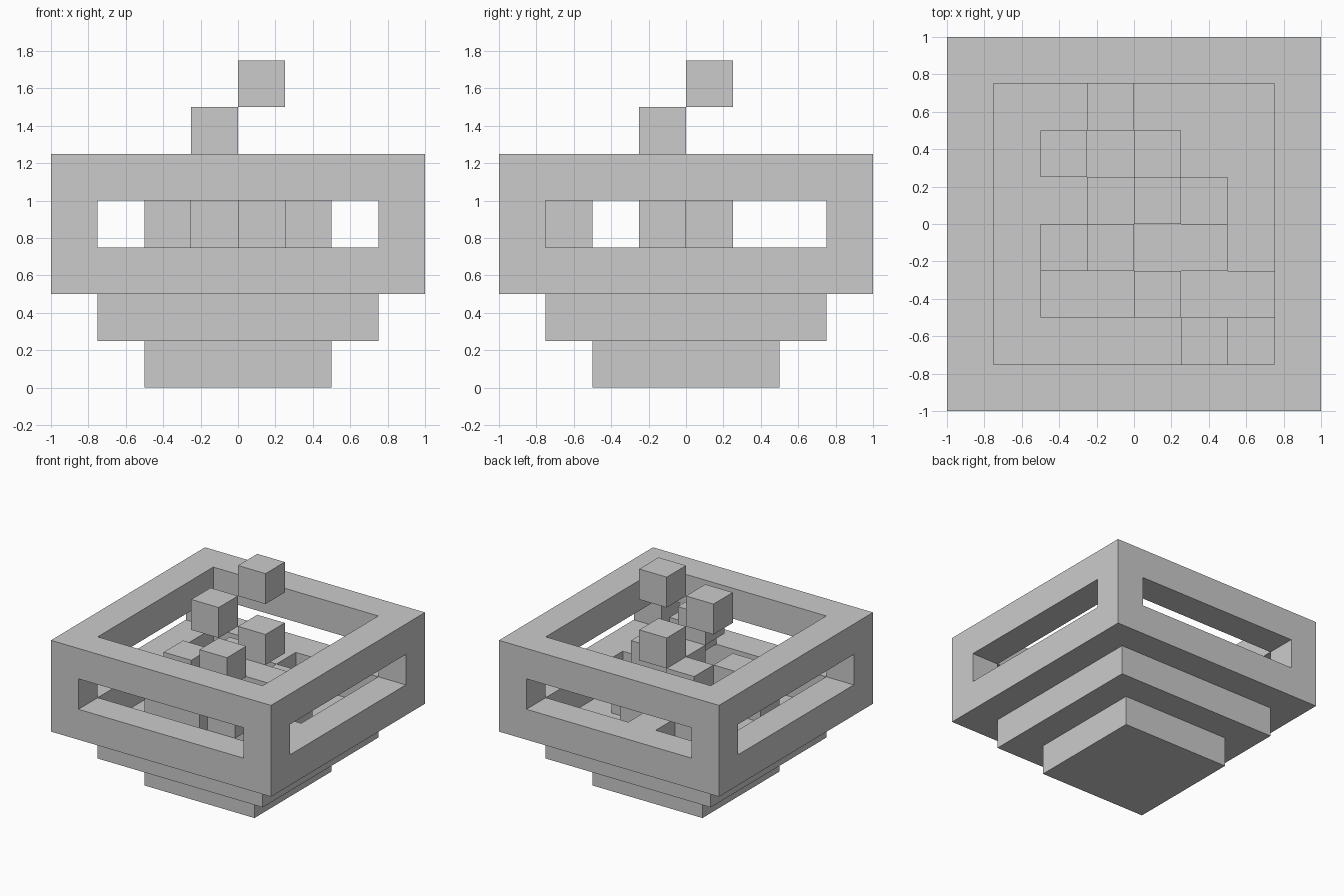
import bpy

if "Cube" in bpy.data.objects:
    bpy.data.objects.remove(bpy.data.objects["Cube"])

U = 0.25  # block size


def box(name, lo, hi):
    """Axis-aligned box given by two opposite corners."""
    size = [b - a for a, b in zip(lo, hi)]
    mid = [(a + b) / 2 for a, b in zip(lo, hi)]
    bpy.ops.mesh.primitive_cube_add(size=1, location=mid)
    ob = bpy.context.object
    ob.name = name
    for v in ob.data.vertices:
        v.co = [c * s for c, s in zip(v.co, size)]
    return ob


def block(name, x, y, z, wide=1):
    """Block on the 0.25 grid, given by its lowest corner in grid steps."""
    return box(name, (x * U, y * U, z * U), ((x + wide) * U, (y + 1) * U, (z + 1) * U))


# Stepped foot
box("base_step", (-0.5, -0.5, 0), (0.5, 0.5, 0.25))
box("bowl_floor", (-0.75, -0.75, 0.25), (0.75, 0.75, 0.5))

# Square rim: hollow box with a long window in each side
rim = box("bowl_rim", (-1, -1, 0.5), (1, 1, 1.25))
cutters = [
    box("hollow_cutter", (-0.75, -0.75, 0.3), (0.75, 0.75, 1.5)),
    box("side_window_cutter", (-1.5, -0.75, 0.75), (1.5, 0.75, 1.0)),
    box("front_window_cutter", (-0.75, -1.5, 0.75), (0.75, 1.5, 1.0)),
]
for c in cutters:
    mod = rim.modifiers.new(c.name, 'BOOLEAN')
    mod.operation = 'DIFFERENCE'
    mod.solver = 'EXACT'
    mod.object = c
    c.hide_render = True
    c.hide_set(True)

# Embers lying on the bowl floor
for x, y, w in [(-1, 2, 1), (-2, 1, 1), (0, 1, 1), (1, 0, 1), (-2, -2, 2), (1, -2, 2)]:
    block("ember", x, y, 2, w)

# Flame blocks rising above the embers
for x, y, w in [(-1, 0, 1), (-2, -1, 1), (0, -1, 2), (1, -3, 1)]:
    block("low_flame", x, y, 3, w)
for x, y in [(0, 0), (0, -2)]:
    block("middle_flame", x, y, 4)

# Floating sparks
block("lower_spark", -1, -1, 5)
block("upper_spark", 0, 0, 6)
